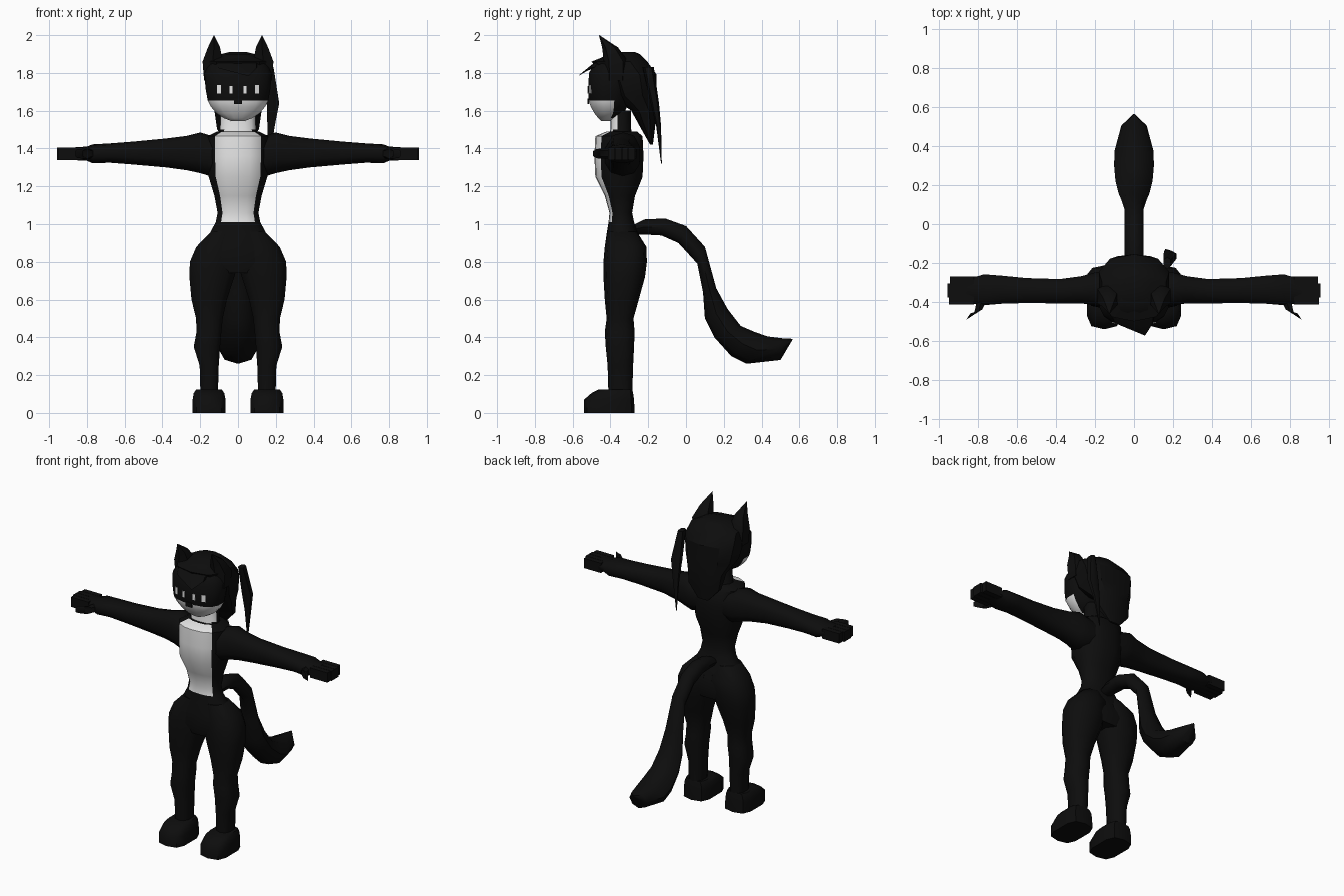
import bpy, bmesh, math
from mathutils import Vector


def material(name, rgb):
    m = bpy.data.materials.new(name)
    m.diffuse_color = (*rgb, 1)
    return m


BLACK = material("black_fur", (0.004, 0.004, 0.004))
WHITE = material("white_fur", (0.8, 0.8, 0.8))


def finish(name, bm, white_rule=None, angle=50):
    bmesh.ops.recalc_face_normals(bm, faces=bm.faces)
    if white_rule:
        for f in bm.faces:
            f.material_index = int(white_rule(f.calc_center_median()))
    me = bpy.data.meshes.new(name)
    bm.to_mesh(me)
    bm.free()
    ob = bpy.data.objects.new(name, me)
    me.materials.append(BLACK)
    me.materials.append(WHITE)
    bpy.context.collection.objects.link(ob)
    bpy.context.view_layer.objects.active = ob
    ob.select_set(True)
    bpy.ops.object.shade_smooth_by_angle(angle=math.radians(angle))
    ob.select_set(False)
    return ob


def rounded(n, p=0.8):
    """Unit superellipse; a lower p gives a squarer section."""
    pts = []
    for i in range(n):
        a = 2 * math.pi * (i + 0.5) / n
        c, s = math.cos(a), math.sin(a)
        pts.append((math.copysign(abs(c) ** p, c), math.copysign(abs(s) ** p, s)))
    return pts


def loft(name, rings, section, white_rule=None, side=1, angle=50):
    """Skin rings given as (centre, u axis, v axis), with both ends capped."""
    bm = bmesh.new()
    rows = []
    for c, u, v in rings:
        row = []
        for a, b in section:
            p = Vector(c) + Vector(u) * a + Vector(v) * b
            row.append(bm.verts.new((p.x * side, p.y, p.z)))
        rows.append(row)
    n = len(section)
    for r0, r1 in zip(rows, rows[1:]):
        for i in range(n):
            j = (i + 1) % n
            bm.faces.new((r0[i], r0[j], r1[j], r1[i]))
    bm.faces.new(rows[0])
    bm.faces.new(rows[-1])
    bmesh.ops.remove_doubles(bm, verts=bm.verts, dist=0.0005)
    return finish(name, bm, white_rule, angle)


def upright(rows):
    """Rows of z, x min, x max, y front, y back."""
    return [(((a + b) / 2, (f + k) / 2, z), ((b - a) / 2, 0, 0), (0, (k - f) / 2, 0))
            for z, a, b, f, k in rows]


def centred(rows):
    return upright([(z, -r, r, f, k) for z, r, f, k in rows])


def box(name, lo, hi, side=1):
    c = [(a + b) / 2 for a, b in zip(lo, hi)]
    h = [(b - a) / 2 for a, b in zip(lo, hi)]
    sq = [(1, 1), (-1, 1), (-1, -1), (1, -1)]
    return loft(name, [((lo[0], c[1], c[2]), (0, h[1], 0), (0, 0, h[2])),
                       ((hi[0], c[1], c[2]), (0, h[1], 0), (0, 0, h[2]))], sq, None, side)


# Torso with a flat white front panel
half = [(0.4, -0.96), (0.76, -0.74), (1, -0.3), (0.95, 0.4), (0.65, 0.85), (0.25, 1)]
trunk = [(0, -1)] + half + [(-x, y) for x, y in reversed(half)]
loft("torso", centred([
    (0.74, 0.18, -0.42, -0.23), (0.80, 0.22, -0.435, -0.215), (0.88, 0.205, -0.43, -0.23),
    (0.95, 0.15, -0.42, -0.255), (1.01, 0.118, -0.41, -0.275), (1.06, 0.108, -0.405, -0.285),
    (1.15, 0.125, -0.43, -0.27), (1.25, 0.155, -0.48, -0.23), (1.36, 0.16, -0.485, -0.225),
    (1.465, 0.16, -0.48, -0.23), (1.49, 0.11, -0.42, -0.26)]), trunk,
    lambda c: 1.01 < c.z < 1.48 and c.y < -0.385 and
    abs(c.x) < (0.105 if c.z > 1.2 else 0.085))

# Neck
loft("neck", centred([(1.45, 0.11, -0.41, -0.28), (1.50, 0.095, -0.40, -0.29),
                      (1.60, 0.09, -0.40, -0.29)]), trunk,
     lambda c: c.y < -0.365 and abs(c.x) < 0.085)

# Head with white lower face
loft("head", centred([
    (1.545, 0.035, -0.45, -0.39), (1.56, 0.075, -0.465, -0.36), (1.585, 0.115, -0.485, -0.33),
    (1.62, 0.145, -0.505, -0.31), (1.655, 0.163, -0.518, -0.30), (1.72, 0.175, -0.52, -0.29),
    (1.80, 0.18, -0.515, -0.28), (1.86, 0.15, -0.48, -0.27), (1.90, 0.07, -0.42, -0.28)]),
    rounded(16), lambda c: c.z < 1.65 and c.y < -0.39)


# Eye and nose plates following the curve of the face
def face_plate(name, x0, x1, z0, z1, white):
    bm = bmesh.new()
    grid = []
    for z in (z0, z1):
        for x in (x0, x1):
            y = -0.405 - 0.115 * (1 - abs(x / 0.175) ** 2.5) ** 0.4
            grid += [bm.verts.new((x, y - 0.003, z)), bm.verts.new((x, y + 0.005, z))]
    for ids in ((0, 2, 6, 4), (1, 3, 7, 5), (0, 1, 3, 2), (4, 5, 7, 6), (0, 1, 5, 4), (2, 3, 7, 6)):
        bm.faces.new([grid[i] for i in ids])
    finish(name, bm, lambda c: white)


for s in (1, -1):
    face_plate("eye_inner_white", 0.03 * s, 0.046 * s, 1.69, 1.73, True)
    face_plate("eye_outer_white", 0.09 * s, 0.112 * s, 1.69, 1.735, True)
face_plate("nose", -0.022, 0.022, 1.635, 1.665, False)

# Hair cap falling into a mane behind the neck
loft("hair", centred([
    (1.42, 0.04, -0.19, -0.175), (1.50, 0.115, -0.235, -0.165), (1.60, 0.13, -0.29, -0.155),
    (1.68, 0.17, -0.40, -0.155), (1.79, 0.188, -0.45, -0.155), (1.86, 0.172, -0.50, -0.205),
    (1.90, 0.09, -0.40, -0.245), (1.91, 0.05, -0.37, -0.27)]), rounded(10), angle=35)

# Pointed fringe and long side lock
loft("fringe", [((-0.02, -0.40, 1.87), (0.14, 0, 0), (0, 0.02, 0.03)),
                ((0.0, -0.50, 1.835), (0.11, 0, 0), (0, 0.015, 0.02)),
                ((0.055, -0.57, 1.785), (0.002, 0, 0), (0, 0.002, 0.002))], rounded(6))
loft("side_lock", [((0.17, -0.20, 1.83), (0.02, 0, 0), (0, 0.03, 0)),
                   ((0.185, -0.165, 1.64), (0.037, 0, 0), (0, 0.022, 0)),
                   ((0.175, -0.145, 1.52), (0.022, 0, 0), (0, 0.013, 0)),
                   ((0.162, -0.13, 1.32), (0.002, 0, 0), (0, 0.002, 0))], rounded(6))

# Tail: outer y, outer z, inner y, inner z, half width
tail = [(-0.27, 1.0, -0.28, 0.945, 0.04), (-0.22, 1.025, -0.22, 0.945, 0.047),
        (-0.11, 1.03, -0.13, 0.94, 0.05), (0.0, 0.99, -0.04, 0.90, 0.05),
        (0.10, 0.88, 0.06, 0.79, 0.05), (0.16, 0.66, 0.09, 0.64, 0.065),
        (0.22, 0.55, 0.10, 0.50, 0.08), (0.29, 0.46, 0.15, 0.40, 0.095),
        (0.36, 0.43, 0.24, 0.30, 0.102), (0.43, 0.405, 0.32, 0.26, 0.10),
        (0.51, 0.395, 0.50, 0.28, 0.065), (0.565, 0.392, 0.563, 0.386, 0.004)]
loft("tail", [((0, (a + c) / 2, (b + d) / 2), (w, 0, 0), (0, (a - c) / 2, (b - d) / 2))
              for a, b, c, d, w in tail], [(math.cos(i * math.pi / 4), math.sin(i * math.pi / 4))
                                           for i in range(8)])

for s, tag in ((1, "left"), (-1, "right")):
    # Ears leaning forward to a point
    loft(tag + "_ear", [((0.135, -0.37, 1.76), (0.05, 0, 0), (0, 0.06, 0)),
                        ((0.134, -0.37, 1.86), (0.06, 0, 0), (0, 0.065, 0)),
                        ((0.127, -0.402, 1.935), (0.036, 0, 0), (0, 0.042, 0)),
                        ((0.127, -0.46, 2.0), (0.001, 0, 0), (0, 0.001, 0))],
         rounded(6), None, s)
    # Legs
    loft(tag + "_leg", upright([
        (0.08, 0.105, 0.20, -0.41, -0.285), (0.25, 0.10, 0.205, -0.415, -0.28),
        (0.35, 0.092, 0.237, -0.425, -0.275), (0.43, 0.085, 0.222, -0.43, -0.272),
        (0.50, 0.078, 0.225, -0.42, -0.278), (0.60, 0.055, 0.25, -0.43, -0.25),
        (0.72, 0.015, 0.262, -0.437, -0.217), (0.80, -0.01, 0.26, -0.437, -0.207),
        (0.88, -0.01, 0.225, -0.43, -0.21), (0.96, 0.0, 0.145, -0.415, -0.26)]),
        rounded(10), None, s)
    # Feet
    loft(tag + "_foot", upright([
        (0.0, 0.063, 0.243, -0.54, -0.272), (0.07, 0.063, 0.243, -0.54, -0.275),
        (0.105, 0.07, 0.237, -0.50, -0.28), (0.125, 0.085, 0.222, -0.46, -0.285)]),
        rounded(10, 0.6), None, s)
    # Arms: x, z low, z high, y front, y back
    arm = [(0.08, 1.27, 1.46, -0.44, -0.24), (0.15, 1.255, 1.47, -0.43, -0.24),
           (0.20, 1.27, 1.485, -0.42, -0.245), (0.27, 1.285, 1.467, -0.41, -0.265),
           (0.38, 1.30, 1.453, -0.41, -0.28), (0.55, 1.315, 1.437, -0.408, -0.275),
           (0.68, 1.325, 1.427, -0.412, -0.262), (0.77, 1.322, 1.422, -0.42, -0.255),
           (0.80, 1.335, 1.41, -0.415, -0.265), (0.86, 1.338, 1.407, -0.412, -0.268)]
    loft(tag + "_arm", [((x, (f + k) / 2, (a + b) / 2), (0, (k - f) / 2, 0), (0, 0, (b - a) / 2))
                        for x, a, b, f, k in arm], rounded(10), None, s)
    # Fingers and bent thumb
    for i, tip in enumerate((0.95, 0.957, 0.957, 0.945)):
        y = -0.412 + 0.036 * i
        box(tag + "_finger", (0.82, y, 1.34), (tip, y + 0.034, 1.405), s)
    loft(tag + "_thumb", [((0.78, -0.39, 1.373), (0.028, 0, 0), (0, 0, 0.027)),
                          ((0.80, -0.452, 1.373), (0.024, -0.015, 0), (0, 0, 0.027)),
                          ((0.85, -0.475, 1.373), (0.012, -0.018, 0), (0, 0, 0.024))],
         rounded(6), None, s)
